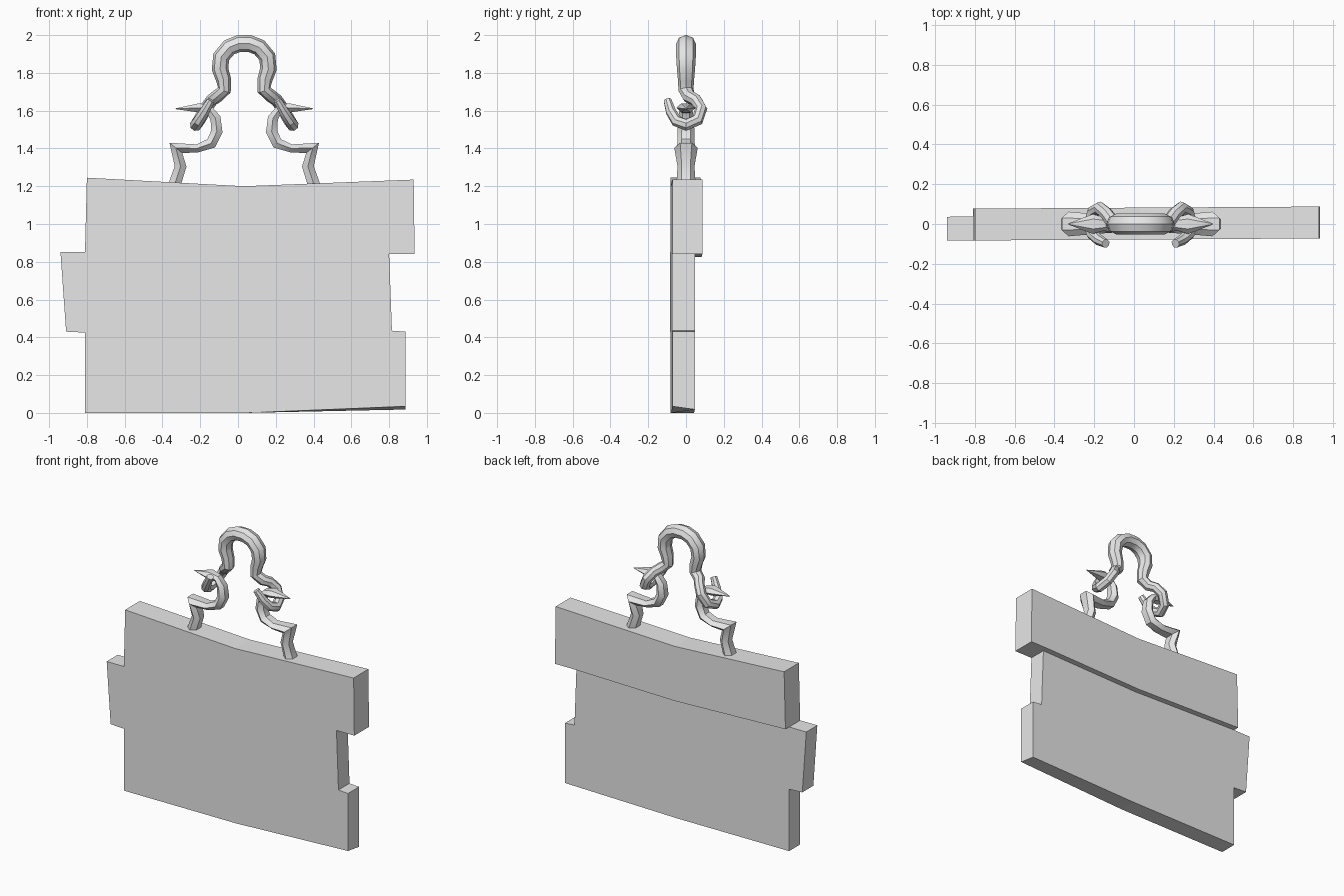
import bpy, bmesh, math
from mathutils import Vector

cube = bpy.data.objects.get("Cube")
if cube:
    bpy.data.objects.remove(cube, do_unlink=True)

grey = bpy.data.materials.new("plain grey")
grey.use_nodes = True
grey.diffuse_color = (0.8, 0.8, 0.8, 1)
grey.node_tree.nodes["Principled BSDF"].inputs["Base Color"].default_value = (0.8, 0.8, 0.8, 1)


def finish(name, bm):
    bmesh.ops.recalc_face_normals(bm, faces=bm.faces)
    mesh = bpy.data.meshes.new(name)
    bm.to_mesh(mesh)
    bm.free()
    mesh.materials.append(grey)
    obj = bpy.data.objects.new(name, mesh)
    bpy.context.collection.objects.link(obj)
    return obj


def extrude_back(bm, faces, depth):
    """Extrude faces along +y and return the new back faces."""
    geom = bmesh.ops.extrude_face_region(bm, geom=faces, use_keep_orig=True)["geom"]
    bmesh.ops.translate(bm, verts=[g for g in geom if isinstance(g, bmesh.types.BMVert)],
                        vec=(0, depth, 0))
    return [g for g in geom if isinstance(g, bmesh.types.BMFace)]


def swept_rod(name, path, sides):
    """Mirrored pair of rods; path rows are x, y, z, in-plane radius, cross radius."""
    bm = bmesh.new()
    pts = [Vector(p[:3]) for p in path]
    normal = Vector((0, 1, 0))
    previous = None
    for i, p in enumerate(pts):
        before = (p - pts[i - 1]).normalized() if i else Vector()
        after = (pts[i + 1] - p).normalized() if i + 1 < len(pts) else Vector()
        t = (before + after).normalized()
        normal = (normal - t * normal.dot(t)).normalized()
        side = t.cross(normal)
        ring = []
        for k in range(sides):
            a = math.tau * k / sides
            ring.append(bm.verts.new(p + normal * path[i][4] * math.cos(a)
                                     + side * path[i][3] * math.sin(a)))
        if previous:
            for k in range(sides):
                j = (k + 1) % sides
                bm.faces.new((previous[k], previous[j], ring[j], ring[k]))
        previous = ring
    bm.faces.new(previous)
    obj = finish(name, bm)
    obj.location.x = 0.033
    mirror = obj.modifiers.new("both sides", 'MIRROR')
    mirror.use_clip = True
    bpy.ops.object.select_all(action='DESELECT')
    obj.select_set(True)
    bpy.context.view_layer.objects.active = obj
    bpy.ops.object.shade_smooth_by_angle(angle=math.radians(35))
    return obj


# Sign board: stepped planks, the top one thicker at the back
bm = bmesh.new()
seam = [(-0.81, 0.853), (0.03, 0.825), (0.80, 0.84)]
upper = seam + [(0.935, 0.84), (0.93, 1.235), (0.03, 1.2), (-0.80, 1.245)]
lower = [(-0.81, 0), (0.04, 0), (0.887, 0.035), (0.887, 0.43), (0.815, 0.435)]
lower += seam[::-1] + [(-0.94, 0.853), (-0.91, 0.43), (-0.81, 0.425)]
verts = {p: bm.verts.new((p[0], -0.078 + 0.006 * p[0], p[1])) for p in upper + lower}
top_face = bm.faces.new([verts[p] for p in upper])
low_face = bm.faces.new([verts[p] for p in lower])
backs = extrude_back(bm, [top_face, low_face], 0.12)
highest = max(backs, key=lambda f: f.calc_center_median().z)
thick = bmesh.ops.extrude_face_region(bm, geom=[highest])["geom"]
bmesh.ops.translate(bm, verts=[g for g in thick if isinstance(g, bmesh.types.BMVert)],
                    vec=(0, 0.04, 0))
if highest.is_valid:
    bmesh.ops.delete(bm, geom=[highest], context='FACES_ONLY')
# Slight twist of the bottom right corner
for v in bm.verts:
    if v.co.x > 0.8 and v.co.z < 0.1 and v.co.y > 0:
        v.co.z = 0.018
finish("sign_board", bm)

# Hanger: arch that ends in two open hooks
swept_rod("hanging_arch", [
    (0, 0, 1.955, 0.045, 0.052), (0.03, 0, 1.955, 0.045, 0.052),
    (0.08, 0, 1.935, 0.045, 0.052), (0.122, 0, 1.885, 0.045, 0.052),
    (0.128, 0, 1.82, 0.044, 0.048), (0.11, 0, 1.765, 0.04, 0.043),
    (0.105, 0, 1.71, 0.036, 0.04), (0.145, 0.015, 1.675, 0.035, 0.036),
    (0.172, 0.053, 1.655, 0.033, 0.033), (0.205, 0.08, 1.61, 0.033, 0.033),
    (0.238, 0.06, 1.55, 0.033, 0.033), (0.255, 0.0, 1.525, 0.033, 0.033),
    (0.242, -0.05, 1.545, 0.031, 0.031), (0.21, -0.08, 1.595, 0.028, 0.028),
    (0.175, -0.098, 1.655, 0.022, 0.022)], 8)

# Brackets: bent rods rising from the board and ending in spikes
swept_rod("spiked_bracket", [
    (0.375, 0, 1.19, 0.038, 0.052), (0.337, 0, 1.305, 0.036, 0.045),
    (0.362, 0, 1.403, 0.05, 0.062), (0.25, 0, 1.4, 0.025, 0.052),
    (0.175, 0, 1.427, 0.034, 0.046), (0.145, 0, 1.49, 0.035, 0.045),
    (0.152, 0, 1.56, 0.032, 0.04), (0.185, 0, 1.606, 0.025, 0.034),
    (0.24, 0, 1.615, 0.028, 0.05), (0.365, 0, 1.61, 0.002, 0.002)], 6)
